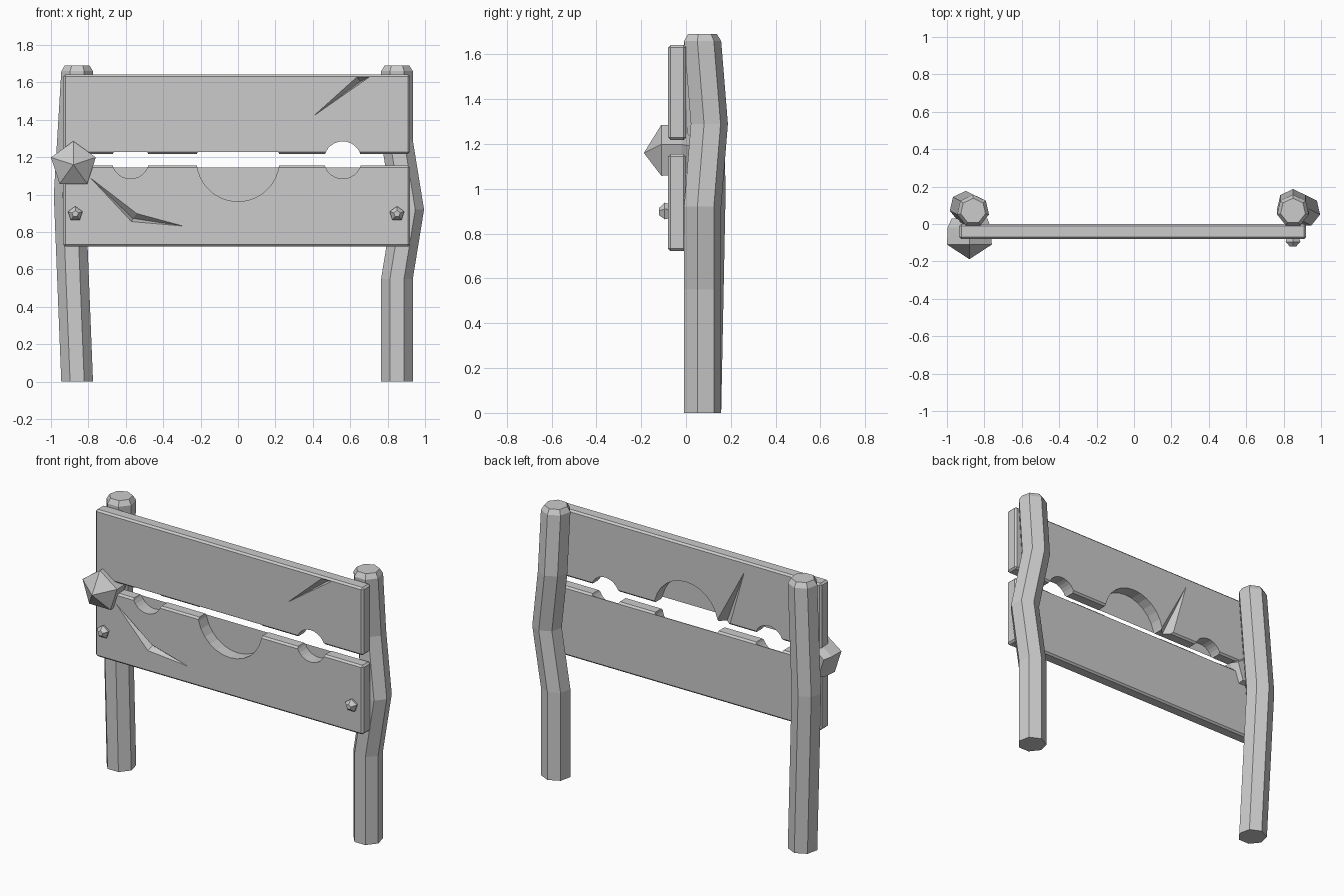
import bpy
import bmesh
from math import pi, sin, cos
from mathutils import Vector, Matrix

if "Cube" in bpy.data.objects:
    bpy.data.objects.remove(bpy.data.objects["Cube"])

grey = bpy.data.materials.new("plain grey")
grey.use_nodes = True
COLOUR = (0.6, 0.6, 0.6, 1)
grey.diffuse_color = COLOUR
grey.node_tree.nodes["Principled BSDF"].inputs["Base Color"].default_value = COLOUR


def finish(name, bm):
    bmesh.ops.recalc_face_normals(bm, faces=bm.faces[:])
    mesh = bpy.data.meshes.new(name)
    bm.to_mesh(mesh)
    bm.free()
    mesh.materials.append(grey)
    obj = bpy.data.objects.new(name, mesh)
    bpy.context.collection.objects.link(obj)
    return obj


def loft(name, sides, rings, facing_front=False):
    """Join polygon rings (x, y, height, radius); optionally lay the axis along -y."""
    bm = bmesh.new()
    loops = []
    for x, y, h, r in rings:
        angles = [pi / 2 + 2 * pi * i / sides for i in range(sides)]
        loops.append([bm.verts.new((x + r * cos(a), y + r * sin(a), h)) for a in angles])
    for low, high in zip(loops, loops[1:]):
        for i in range(sides):
            j = (i + 1) % sides
            bm.faces.new((low[i], low[j], high[j], high[i]))
    bm.faces.new(loops[0])
    bm.faces.new(loops[-1])
    if facing_front:
        bm.transform(Matrix.Rotation(pi / 2, 4, "X"))
    return finish(name, bm)


def hole(x, radius, y_front, y_back):
    ends = [(x, 1.185, -y, radius) for y in (y_back, y_front)]
    return loft("hole_cutter", 28, ends, True)


def crack(outline, deepest, y_face, y_deep):
    """Splinter-shaped cutter: a flat outline drawn in to one deep point."""
    bm = bmesh.new()
    rim = [bm.verts.new((x, y_face, z)) for x, z in outline]
    tip = bm.verts.new((deepest[0], y_deep, deepest[1]))
    bm.faces.new(rim)
    for a, b in zip(rim, rim[1:] + rim[:1]):
        bm.faces.new((a, b, tip))
    return finish("crack_cutter", bm)


def board(name, z0, z1, cutters):
    bm = bmesh.new()
    bmesh.ops.create_cube(bm, size=1)
    bmesh.ops.scale(bm, vec=(1.855, 0.08, z1 - z0), verts=bm.verts[:])
    bmesh.ops.translate(bm, vec=Vector((-0.007, -0.04, (z0 + z1) / 2)), verts=bm.verts[:])
    bmesh.ops.bevel(bm, geom=bm.edges[:], offset=0.011, segments=1, affect="EDGES")
    obj = finish(name, bm)
    for cutter in cutters:
        mod = obj.modifiers.new("cut", "BOOLEAN")
        mod.operation = "DIFFERENCE"
        mod.solver = "EXACT"
        mod.object = cutter
    bpy.context.view_layer.update()
    evaluated = obj.evaluated_get(bpy.context.evaluated_depsgraph_get())
    mesh = bpy.data.meshes.new_from_object(evaluated)
    obj.modifiers.clear()
    obj.data = mesh
    for cutter in cutters:
        bpy.data.objects.remove(cutter)


# Crooked seven-sided posts with chamfered tops
R = 0.087
loft("right_post", 7, [(-0.86, 0.07, 0, R), (-0.9, 0.09, 1.0, R),
                       (-0.86, 0.07, 1.66, R), (-0.86, 0.07, 1.69, 0.068)])
loft("left_post", 7, [(0.85, 0.07, 0, R), (0.85, 0.07, 0.55, R), (0.91, 0.07, 0.92, R),
                      (0.85, 0.1, 1.29, R), (0.85, 0.07, 1.66, R), (0.85, 0.07, 1.69, 0.068)])

# Upper board: neck and one wrist recess open to the back, other wrist hole open
board("upper_board", 1.218, 1.642, [
    hole(-0.575, 0.1, -0.078, 0.1),
    hole(0, 0.222, -0.078, 0.1),
    hole(0.56, 0.1, -0.2, 0.1),
    crack([(0.39, 1.41), (0.635, 1.63), (0.705, 1.63)], (0.655, 1.605), -0.082, -0.04),
    crack([(-0.2, 1.2), (-0.3, 1.2), (-0.41, 1.59)], (-0.25, 1.205), 0.002, -0.045),
])

# Lower board: all three recesses open to the front
board("lower_board", 0.722, 1.155, [
    hole(-0.575, 0.1, -0.2, -0.002),
    hole(0, 0.222, -0.2, -0.002),
    hole(0.56, 0.1, -0.2, -0.002),
    crack([(-0.8, 1.1), (-0.54, 0.9), (-0.28, 0.83), (-0.57, 0.855)],
          (-0.562, 0.873), -0.082, -0.04),
])

# Large pointed lock stud and two small nails
loft("lock_stud", 5, [(-0.88, 1.16, -0.03, 0.1), (-0.88, 1.16, 0.02, 0.122),
                      (-0.88, 1.16, 0.11, 0.126), (-0.88, 1.16, 0.187, 0.002)], True)
for side, x in (("right", -0.87), ("left", 0.85)):
    loft(side + "_nail", 5, [(x, 0.897, 0.07, 0.034), (x, 0.897, 0.095, 0.041),
                             (x, 0.897, 0.12, 0.018)], True)
